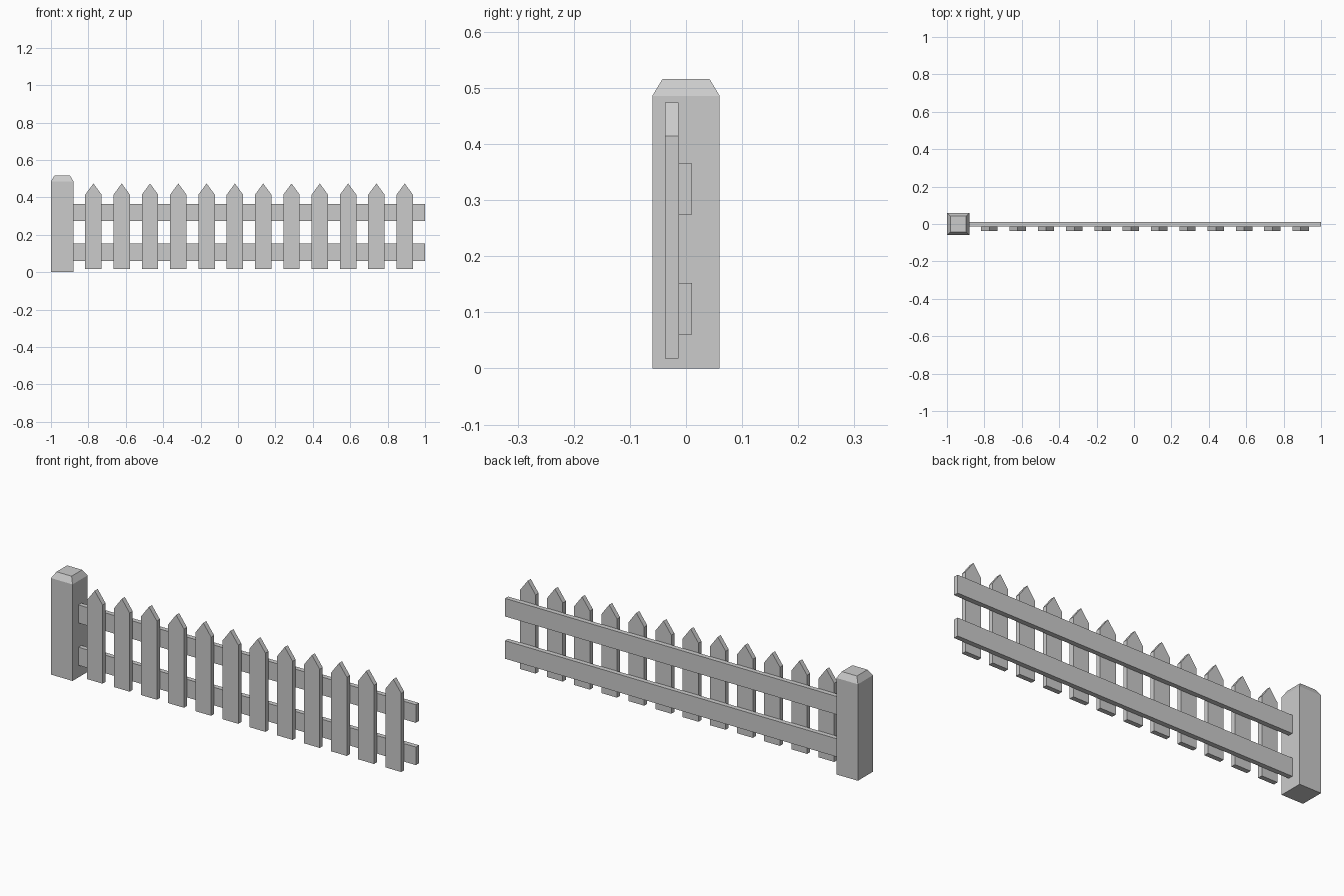
import bpy
import bmesh

if "Cube" in bpy.data.objects:
    bpy.data.objects.remove(bpy.data.objects["Cube"])


def make_object(name, bm):
    bmesh.ops.recalc_face_normals(bm, faces=bm.faces)
    mesh = bpy.data.meshes.new(name)
    bm.to_mesh(mesh)
    bm.free()
    obj = bpy.data.objects.new(name, mesh)
    bpy.context.collection.objects.link(obj)
    return obj


def extrude_profile(name, points, y0, y1):
    """Extrude an (x, z) outline from y0 to y1."""
    bm = bmesh.new()
    face = bm.faces.new([bm.verts.new((x, y0, z)) for x, z in points])
    result = bmesh.ops.extrude_face_region(bm, geom=[face])
    verts = [v for v in result["geom"] if isinstance(v, bmesh.types.BMVert)]
    bmesh.ops.translate(bm, verts=verts, vec=(0, y1 - y0, 0))
    return make_object(name, bm)


def make_post(name, x, half, shoulder, top, inset):
    """Square post whose top tapers to a smaller flat cap."""
    bm = bmesh.new()
    rings = []
    for z, h in ((0, half), (shoulder, half), (top, half - inset)):
        rings.append([bm.verts.new((x + sx * h, sy * h, z))
                      for sx, sy in ((-1, -1), (1, -1), (1, 1), (-1, 1))])
    for low, high in zip(rings, rings[1:]):
        for i in range(4):
            j = (i + 1) % 4
            bm.faces.new((low[i], low[j], high[j], high[i]))
    bm.faces.new(rings[0][::-1])
    bm.faces.new(rings[-1])
    return make_object(name, bm)


# End post
make_post("post", -0.94, 0.06, 0.486, 0.516, 0.018)

# Horizontal rails, butting against the post
for name, z0, z1 in (("lower_rail", 0.061, 0.152), ("upper_rail", 0.274, 0.365)):
    extrude_profile(name, [(-0.88, z0), (1, z0), (1, z1), (-0.88, z1)], -0.013, 0.011)

# Pointed pickets on the front of the rails
w = 0.044
for i in range(12):
    x = -0.773 + i * 0.1513
    extrude_profile(f"picket_{i + 1}",
                    [(x - w, 0.018), (x + w, 0.018), (x + w, 0.414),
                     (x, 0.474), (x - w, 0.414)], -0.037, -0.013)
